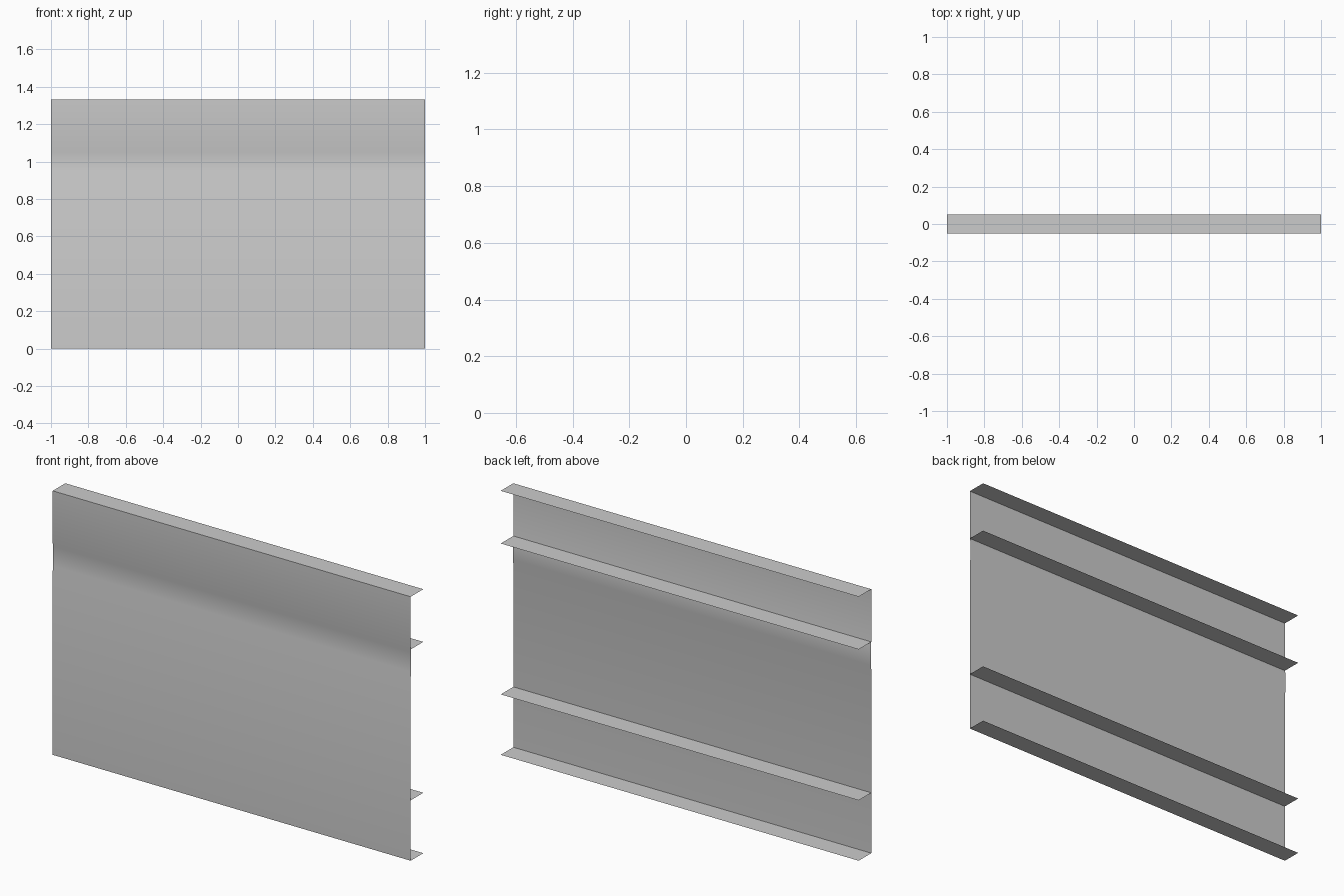
import bpy

if "Cube" in bpy.data.objects:
    bpy.data.objects.remove(bpy.data.objects["Cube"])

HALF_LENGTH = 1.0
FRONT, BACK = -0.05, 0.05


def extruded_sheet(name, profile):
    """Sweep an open (y, z) profile along x as a thin sheet."""
    verts = [(x, y, z) for y, z in profile for x in (-HALF_LENGTH, HALF_LENGTH)]
    faces = [(2 * i, 2 * i + 1, 2 * i + 3, 2 * i + 2) for i in range(len(profile) - 1)]
    mesh = bpy.data.meshes.new(name)
    mesh.from_pydata(verts, [], faces)
    obj = bpy.data.objects.new(name, mesh)
    bpy.context.collection.objects.link(obj)
    return obj


# Front panel with a very shallow recessed band below the upper rail
panel = extruded_sheet("front_panel", [
    (FRONT, 0.0), (FRONT, 0.93), (FRONT + 0.004, 0.95),
    (FRONT + 0.004, 1.05), (FRONT, 1.067), (FRONT, 1.333)])
bpy.context.view_layer.objects.active = panel
panel.select_set(True)
bpy.ops.object.shade_smooth_by_angle()

# Horizontal flanges running back from the panel
for name, z in (("bottom_flange", 0.0), ("lower_rail", 0.305),
                ("upper_rail", 1.067), ("top_flange", 1.333)):
    extruded_sheet(name, [(FRONT, z), (BACK, z)])
